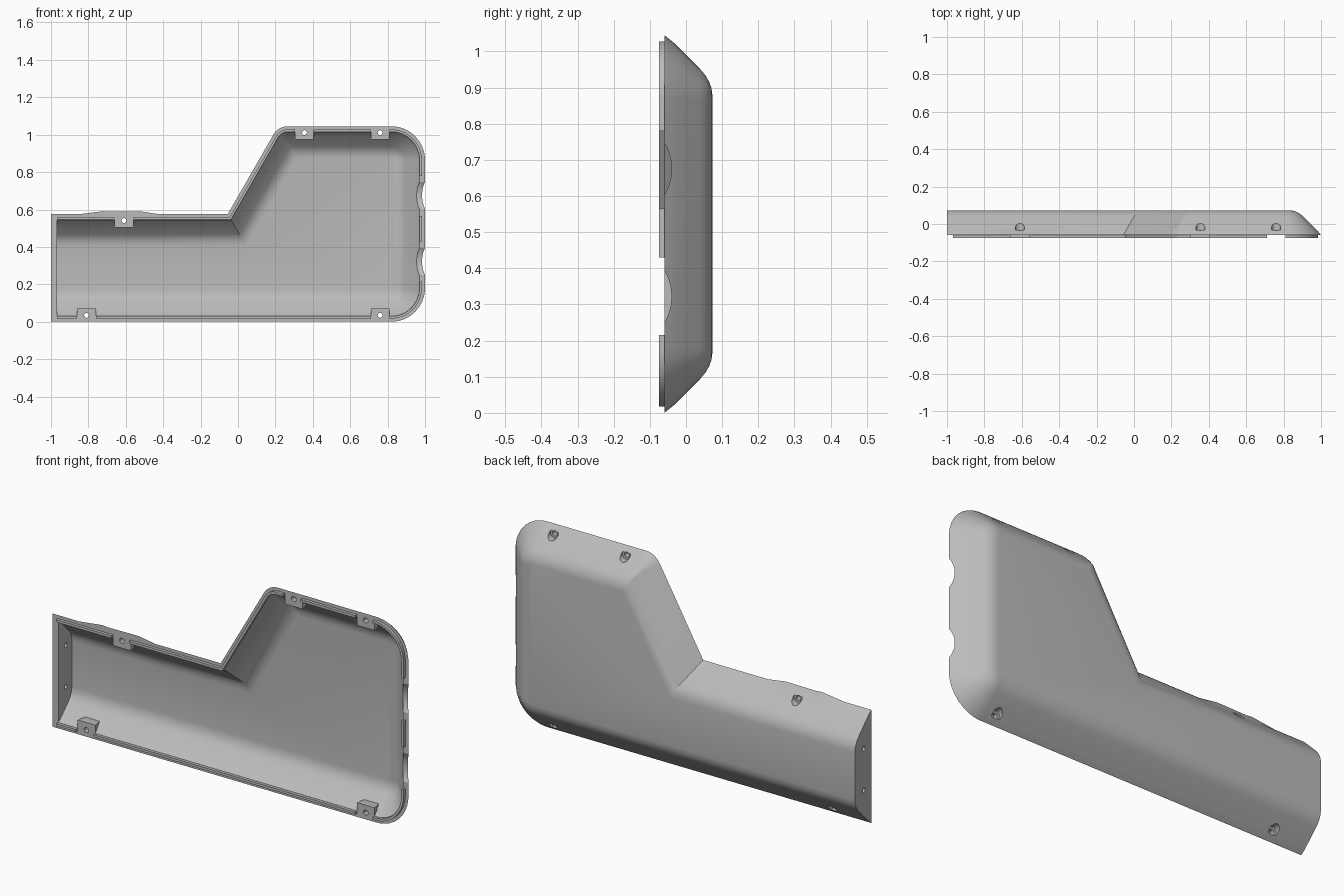
import bpy, bmesh, math
from mathutils import Vector, Matrix

if "Cube" in bpy.data.objects:
    bpy.data.objects.remove(bpy.data.objects["Cube"])

grey = bpy.data.materials.new("plain grey")
grey.use_nodes = True
GREY = (0.5, 0.5, 0.5, 1)
grey.diffuse_color = GREY
grey.node_tree.nodes["Principled BSDF"].inputs["Base Color"].default_value = GREY

RIM, LIP_TOP, TOP, NECK = -0.06, -0.075, 1.045, 0.575
END_WALL = 0.032
CORNERS = [Vector(p) for p in ((-1, 0), (1, 0), (1, TOP), (0.215, TOP), (-0.055, NECK), (-1, NECK))]
RADII = (0, 0.18, 0.18, 0.09, 0, 0)
BULGE = ((-0.42, 0), (-0.52, 0.015), (-0.69, 0.013), (-0.72, 0.016), (-0.85, 0))


def outline(inset, end_inset, bulge=0.0):
    """Rounded outline moved inwards; the flat left end has its own inset."""
    n = len(CORNERS)
    lines = []
    for i in range(n):
        d = (CORNERS[(i + 1) % n] - CORNERS[i]).normalized()
        normal = Vector((-d.y, d.x))
        lines.append((CORNERS[i] + normal * (end_inset if i == n - 1 else inset), d))
    pts = []
    for i in range(n):
        (p, d), (q, e) = lines[i - 1], lines[i]
        pts.append(p + d * ((q - p).cross(e) / d.cross(e)))
    ring = []
    for i, p in enumerate(pts):
        if not RADII[i]:
            ring.append(p)
            if i == 4:
                ring += [Vector((x, p.y + h * bulge)) for x, h in BULGE]
            continue
        r = max(RADII[i] - inset, 0.02)
        a = (pts[i - 1] - p).normalized()
        b = (pts[(i + 1) % n] - p).normalized()
        half = a.angle(b) / 2
        c = p + (a + b).normalized() * (r / math.sin(half))
        u = p + a * (r / math.tan(half)) - c
        v = p + b * (r / math.tan(half)) - c
        ring += [c + u.lerp(v, k / 10).normalized() * r for k in range(11)]
    return ring


def finish(bm, name):
    bmesh.ops.recalc_face_normals(bm, faces=bm.faces)
    me = bpy.data.meshes.new(name)
    bm.to_mesh(me)
    bm.free()
    me.materials.append(grey)
    ob = bpy.data.objects.new(name, me)
    bpy.context.collection.objects.link(ob)
    return ob


def box(name, lo, hi):
    lo, hi = Vector(lo), Vector(hi)
    bm = bmesh.new()
    bmesh.ops.create_cube(bm, size=1, matrix=Matrix.Translation((lo + hi) / 2) @ Matrix.Diagonal((*(hi - lo), 1)))
    return finish(bm, name)


def rod(name, start, axis, length, radius, sides=24):
    axis = Vector(axis)
    turn = axis.to_track_quat('Z', 'Y').to_matrix().to_4x4()
    bm = bmesh.new()
    bmesh.ops.create_cone(bm, cap_ends=True, segments=sides, radius1=radius, radius2=radius, depth=length,
                          matrix=Matrix.Translation(Vector(start) + axis * length / 2) @ turn)
    return finish(bm, name)


def activate(ob):
    bpy.ops.object.select_all(action='DESELECT')
    ob.select_set(True)
    bpy.context.view_layer.objects.active = ob


def cut(ob, cutters):
    activate(ob)
    for c in cutters:
        m = ob.modifiers.new("cut", 'BOOLEAN')
        m.operation, m.solver, m.object = 'DIFFERENCE', 'EXACT', c
        bpy.ops.object.modifier_apply(modifier=m.name)


def smooth(ob):
    activate(ob)
    bpy.ops.object.shade_smooth_by_angle(angle=math.radians(28))


# Shell: outer skin rings up to the back, inner skin rings from the rim to the floor
outer = ((0, RIM), (0.02, -0.035), (0.055, 0.0), (0.095, 0.04), (0.11, 0.053), (0.127, 0.063),
         (0.145, 0.07), (0.165, 0.073))
inner = ((0.03, RIM), (0.045, -0.04), (0.075, -0.01), (0.107, 0.022), (0.122, 0.034), (0.138, 0.042),
         (0.155, 0.047), (0.172, 0.049))
bm = bmesh.new()
rings = []
for skin, end in ((reversed(outer), 0), (inner, END_WALL)):
    for d, y in skin:
        ring = outline(d, end, 1 if d == 0 else 0)
        rings.append([bm.verts.new((p.x, y, p.y)) for p in ring])
count = len(rings[0])
for a, b in zip(rings, rings[1:]):
    for i in range(count):
        j = (i + 1) % count
        bm.faces.new((a[i], a[j], b[j], b[i]))
bm.faces.new(rings[0])
bm.faces.new(rings[-1])
shell = finish(bm, "shell")

# Raised lip around the rim, open along the flat left end
bm = bmesh.new()
loops = [[bm.verts.new((p.x, y, p.y)) for p in outline(d, END_WALL)]
         for d, y in ((0.017, -0.05), (0.017, LIP_TOP), (0.0295, LIP_TOP), (0.0295, -0.05))]
for k in range(4):
    a, b = loops[k], loops[(k + 1) % 4]
    for i in range(count - 1):
        bm.faces.new((a[i], a[i + 1], b[i + 1], b[i]))
for i in (0, count - 1):
    bm.faces.new([loop[i] for loop in loops])
lip = finish(bm, "rim_lip")

# Screw bosses: wedges between the rim and the sloping wall
spots = (("upper_right", 0.355, TOP, -1), ("upper_left", 0.76, TOP, -1), ("neck", -0.61, NECK, -1),
         ("lower_right", -0.81, 0, 1), ("lower_left", 0.76, 0, 1))
bosses, holes, gaps = [], [], []
for side, x, edge, way in spots:
    bm = bmesh.new()
    ends = [[bm.verts.new((x + s * w, y, edge + way * d))
             for d, y, w in ((0.015, RIM, 0.05), (0.072, RIM, 0.05), (0.072, -0.01, 0.04), (0.068, 0.003, 0.04))]
            for s in (-1, 1)]
    for e in ends:
        bm.faces.new(e)
    for i in range(4):
        j = (i + 1) % 4
        bm.faces.new((ends[0][i], ends[0][j], ends[1][j], ends[1][i]))
    bosses.append(finish(bm, side + "_screw_boss"))
    z = edge + way * 0.034
    holes.append(rod("screw_hole", (x, -0.1, z), (0, 1, 0), 0.2, 0.013))
    holes.append(rod("screw_recess", (x, -0.032, z), (0, 1, 0), 0.15, 0.025))
    gaps.append(box("lip_gap", (x - 0.05, -0.1, edge - 0.06), (x + 0.05, -0.04, edge + 0.06)))

# Right-hand edge: scalloped openings and the gaps in the lip beside them
scallops = [rod("scallop", (0.9, -0.181, z), (1, 0, 0), 0.2, 0.141, 96) for z in (0.322, 0.675)]
for low, high in ((0.216, 0.43), (0.565, 0.78)):
    gaps.append(box("lip_gap", (0.9, -0.1, low), (1.1, -0.04, high)))

# Small holes through the flat end wall
end_holes = [rod("end_hole", (-1.1, 0.0, z), (1, 0, 0), 0.2, 0.011) for z in (0.19, 0.4)]

cut(shell, holes + scallops + end_holes)
cut(lip, gaps)
for boss in bosses:
    cut(boss, holes)
for helper in holes + scallops + end_holes + gaps:
    bpy.data.objects.remove(helper)
for part in [shell, lip] + bosses:
    smooth(part)
